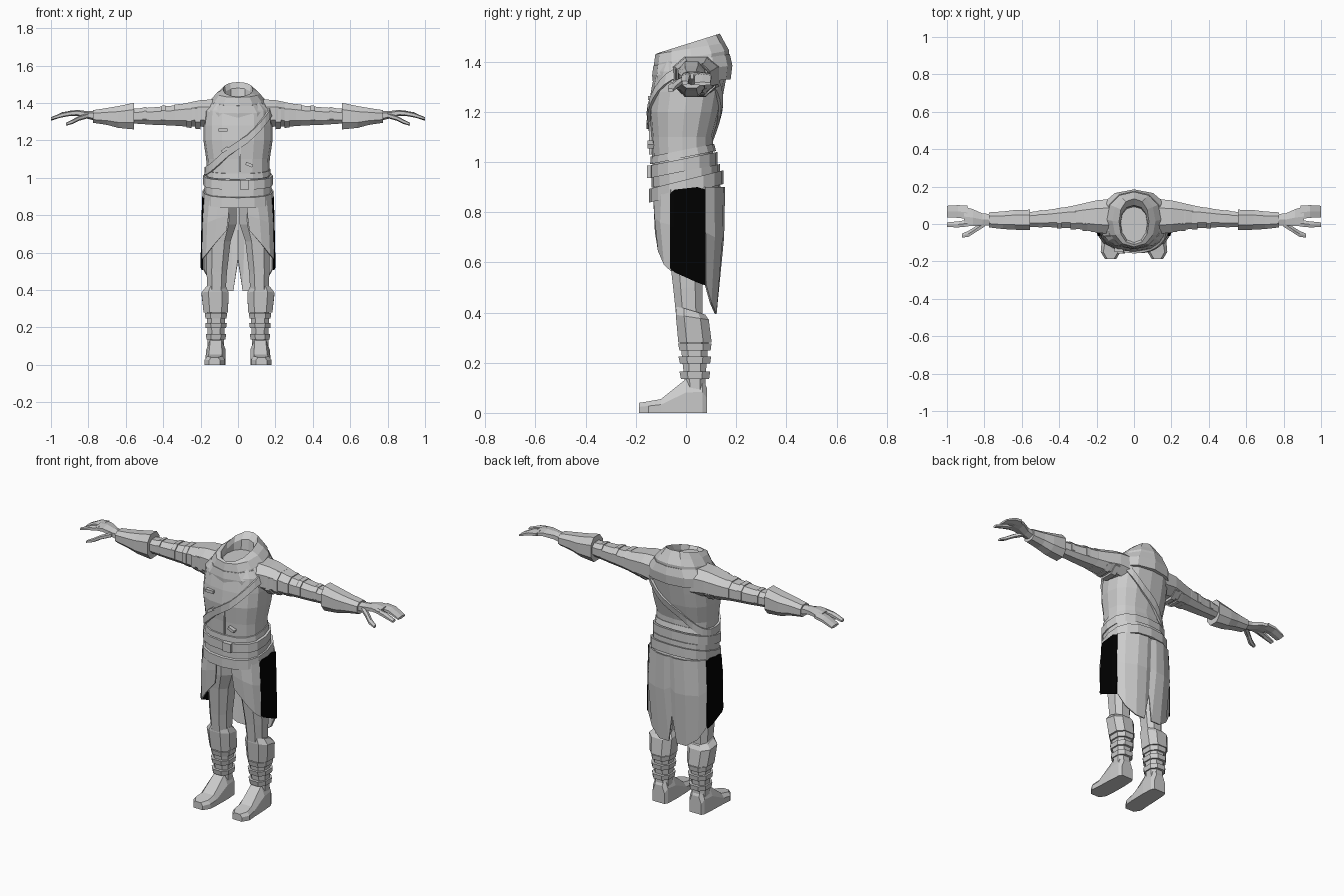
import bpy, bmesh, math
from mathutils import Vector


def material(name, v):
    m = bpy.data.materials.new(name)
    m.diffuse_color = (v, v, v, 1)
    return m


GREY = material("grey cloth", 0.6)
BLACK = material("black cloth", 0.0)


def finish(name, verts, faces, mat=GREY, mirror=False, thick=0):
    me = bpy.data.meshes.new(name)
    me.from_pydata([tuple(v) for v in verts], [], faces)
    bm = bmesh.new()
    bm.from_mesh(me)
    bmesh.ops.recalc_face_normals(bm, faces=bm.faces)
    bm.to_mesh(me)
    bm.free()
    me.materials.append(mat)
    ob = bpy.data.objects.new(name, me)
    bpy.context.collection.objects.link(ob)
    if thick:
        s = ob.modifiers.new("thickness", 'SOLIDIFY')
        s.thickness, s.offset = thick, 0
    if mirror:
        ob.modifiers.new("mirror", 'MIRROR').use_clip = False
    return ob


def loft(name, rings, caps=True, closed=False, **kw):
    """Skin a list of equal rings of points."""
    n, k = len(rings[0]), len(rings)
    verts = [p for r in rings for p in r]
    faces = []
    for i in range(k if closed else k - 1):
        a, b = i * n, (i + 1) % k * n
        faces += [(a + j, a + (j + 1) % n, b + (j + 1) % n, b + j) for j in range(n)]
    if caps and not closed:
        faces += [tuple(range(n)), tuple(range((k - 1) * n, k * n))]
    return finish(name, verts, faces, **kw)


def sheet(name, columns, thick=0.008, **kw):
    """Cloth panel from columns of points, each running top to bottom."""
    m = len(columns[0])
    verts = [p for c in columns for p in c]
    faces = [(i * m + j, i * m + j + 1, (i + 1) * m + j + 1, (i + 1) * m + j)
             for i in range(len(columns) - 1) for j in range(m - 1)]
    return finish(name, verts, faces, thick=thick, **kw)


def oval(n, rx, ry, power=0.8, turn=0.0):
    out = []
    for i in range(n):
        a = 2 * math.pi * (i + turn) / n
        c, s = math.cos(a), math.sin(a)
        out.append((rx * math.copysign(abs(c) ** power, c),
                    ry * math.copysign(abs(s) ** power, s)))
    return out


def along_x(secs, n=8):
    # section: x, centre y, centre z, half depth, half height
    return [[(x, cy + u, cz + v) for u, v in oval(n, ry, rz, 0.8, 0.5)]
            for x, cy, cz, ry, rz in secs]


def along_z(secs, n=8):
    # section: z, x min, x max, y min, y max, tilt of z with y
    out = []
    for z, x0, x1, y0, y1, t in secs:
        cx, cy = (x0 + x1) / 2, (y0 + y1) / 2
        out.append([(cx + u, cy + v, z + t * (cy + v))
                    for u, v in oval(n, (x1 - x0) / 2, (y1 - y0) / 2, 0.8, 0.5 if n < 10 else 0)])
    return out


# Torso: z, half width, front y, back y
BODY = [(0.86, .18, -.125, .145), (0.97, .176, -.133, .125), (1.03, .168, -.135, .108),
        (1.10, .17, -.138, .108), (1.20, .185, -.148, .135), (1.28, .185, -.14, .15),
        (1.36, .18, -.125, .165), (1.42, .13, -.10, .15)]
loft("jacket", along_z([(z, -w, w, f, b, 0) for z, w, f, b in BODY], 16))


def body_at(z):
    for p, q in zip(BODY, BODY[1:]):
        if z <= q[0]:
            t = max(0, (z - p[0]) / (q[0] - p[0]))
            return [p[i] + (q[i] - p[i]) * t for i in (1, 2, 3)]
    return BODY[-1][1:]


# Tilted waist belts
def band(name, z0, z1, w, f, b, tilt):
    loft(name, along_z([(z0, -w, w, f, b, tilt), (z1, -w, w, f, b, tilt)], 16))


band("upper_belt", .965, 1.015, .186, -.145, .126, .2)
band("middle_wrap", .925, .965, .18, -.138, .135, .2)
band("lower_belt", .875, .93, .189, -.148, .15, .25)
loft("jacket_hem", along_z([(1.02, -.176, .176, -.143, .12, .2),
                            (1.05, -.173, .173, -.141, .112, .2)], 16))

# Shoulder strap that circles the torso on the diagonal
strap = []
for i in range(32):
    a = 2 * math.pi * i / 32
    c, s = math.cos(a), math.sin(a)
    z = 1.035 + .33 * ((c + 1) / 2) ** 1.25
    ring = []
    for dz, off in ((-.022, -.01), (-.022, .01), (.022, .01), (.022, -.01)):
        w, f, b = body_at(z + dz)
        x = (w + off) * math.copysign(abs(c) ** .8, c)
        y = (f + b) / 2 + ((b - f) / 2 + off) * math.copysign(abs(s) ** .8, s)
        ring.append((x, y, z + dz))
    strap.append(ring)
loft("shoulder_strap", strap, closed=True)


def box(name, loc, size, turn=0.0):
    c, s = math.cos(turn), math.sin(turn)
    rings = []
    for y in (-1, 1):
        rings.append([(loc[0] + (u * c * size[0] - v * s * size[2]) / 2, loc[1] + y * size[1] / 2,
                       loc[2] + (u * s * size[0] + v * c * size[2]) / 2)
                      for u, v in ((-1, -1), (1, -1), (1, 1), (-1, 1))])
    loft(name, rings)


# Toggles, front seam and buckle
box("toggle_top", (-.08, -.136, 1.255), (.05, .03, .016))
box("toggle_middle", (-.07, -.142, 1.15), (.04, .03, .016), .6)
box("toggle_bottom", (.06, -.138, 1.07), (.04, .03, .016), -.4)
box("front_seam", (.012, -.141, 1.12), (.008, .012, .18))
box("belt_buckle", (.035, -.146, .962), (.05, .02, .05))


# Cowl with an open neck: front z, back z, half width, front y, back y
def cowl(name, secs, **kw):
    rings = []
    for zf, zb, w, f, b in secs:
        rings.append([(u, (f + b) / 2 + v, zf + (zb - zf) * (v / (b - f) + .5))
                      for u, v in oval(12, w, (b - f) / 2, .9)])
    loft(name, rings, **kw)


cowl("cowl_lower", [(1.30, 1.33, .195, -.13, .178), (1.345, 1.385, .19, -.135, .185),
                    (1.385, 1.43, .15, -.13, .175)])
cowl("cowl_upper", [(1.34, 1.40, .155, -.125, .17), (1.39, 1.445, .145, -.128, .172),
                    (1.43, 1.475, .115, -.122, .155), (1.435, 1.512, .08, -.11, .135),
                    (1.41, 1.48, .072, -.092, .1), (1.37, 1.40, .07, -.08, .09)])

# Sleeves with wrapped bands
loft("sleeve", along_x([(.12, .04, 1.34, .10, .085), (.20, .04, 1.345, .092, .075),
                        (.27, .04, 1.337, .075, .068), (.34, .036, 1.333, .062, .057),
                        (.45, .03, 1.33, .05, .05), (.56, .024, 1.33, .042, .042),
                        (.60, .024, 1.33, .042, .042)]), mirror=True)
for i, (x, w, r) in enumerate([(.215, .03, .087), (.262, .025, .079), (.325, .03, .068),
                               (.40, .025, .060), (.50, .02, .050)]):
    cy = .045 - .035 * x
    loft("sleeve_band_%d" % (i + 1), along_x([(x - w / 2, cy, 1.335, r, r * .93),
                                              (x + w / 2, cy, 1.335, r * .97, r * .88)]), mirror=True)

# Flared forearm guard and hand
loft("forearm_guard", along_x([(.555, .022, 1.33, .058, .076), (.64, .022, 1.325, .056, .062),
                               (.70, .02, 1.328, .05, .048), (.775, .022, 1.328, .043, .036)]), mirror=True)
loft("palm", along_x([(.76, .022, 1.33, .035, .026), (.81, .024, 1.337, .036, .02),
                      (.86, .034, 1.347, .05, .016), (.91, .04, 1.343, .06, .014)], 6), mirror=True)
loft("outer_fingers", along_x([(.89, .062, 1.345, .04, .013), (.94, .067, 1.338, .038, .013),
                               (1.0, .066, 1.312, .035, .007)], 6), mirror=True)
loft("index_finger", along_x([(.89, .004, 1.345, .02, .013), (.94, -.002, 1.336, .018, .013),
                              (1.0, -.004, 1.316, .014, .008)], 6), mirror=True)
loft("thumb", along_x([(.80, .005, 1.333, .022, .014), (.85, -.03, 1.318, .018, .013),
                       (.885, -.053, 1.30, .018, .012), (.92, -.062, 1.286, .012, .008)], 6), mirror=True)

# Trousers
loft("trouser_leg", along_z([(.36, .065, .165, -.04, .07, 0), (.50, .055, .172, -.055, .07, 0),
                             (.66, .035, .175, -.075, .08, 0), (.75, .004, .175, -.09, .09, 0),
                             (.89, .0, .17, -.10, .10, 0)]), mirror=True)

# Coat skirt: front flap, black side panel, split tail
sheet("front_flap", [
    [(.045, -.128, .89), (.05, -.124, .80), (.06, -.12, .72)],
    [(.10, -.122, .89), (.115, -.122, .78), (.125, -.108, .645)],
    [(.15, -.095, .89), (.162, -.10, .76), (.168, -.085, .59)],
    [(.178, -.06, .89), (.186, -.062, .75), (.19, -.058, .565)]], mirror=True)
sheet("side_panel", [
    [(.18, -.062, .875), (.187, -.062, .74), (.191, -.062, .575)],
    [(.186, -.045, .89), (.191, -.045, .74), (.196, -.045, .56)],
    [(.188, .045, .90), (.192, .045, .74), (.197, .045, .52)],
    [(.183, .078, .89), (.188, .078, .72), (.191, .078, .508)]], mat=BLACK, mirror=True)
sheet("coat_tail", [
    [(.18, .075, .90), (.186, .076, .72), (.184, .078, .51)],
    [(.15, .11, .90), (.16, .112, .70), (.145, .098, .44)],
    [(.085, .145, .90), (.095, .142, .70), (.085, .118, .395)],
    [(.03, .152, .90), (.035, .148, .70), (.025, .118, .395)],
    [(0, .145, .90), (0, .138, .72), (0, .125, .56)]], mirror=True)

# Boots: cuff, wrapped shin, foot
loft("boot_cuff", along_z([(.28, .05, .188, -.035, .107, 0), (.385, .045, .2, -.045, .095, -.15),
                           (.415, .06, .175, -.04, .08, -.3)]), mirror=True)
loft("boot_shin", along_z([(.06, .07, .165, -.005, .08, 0), (.14, .072, .165, -.01, .08, 0),
                           (.30, .062, .17, -.028, .095, 0)]), mirror=True)
for i, (z, g) in enumerate([(.15, 0), (.21, .004), (.262, .006)]):
    loft("shin_wrap_%d" % (i + 1), along_z([(z - .014, .064 - g, .172 + g, -.024 - g, .096 + g, 0),
                                            (z + .014, .06 - g, .175 + g, -.03 - g, .1 + g, 0)]), mirror=True)
foot = []
for y, x0, x1, h, top in [(-.187, .095, .155, .04, .012), (-.15, .072, .178, .046, .014),
                          (-.10, .068, .174, .055, .018), (0, .066, .17, .135, .022),
                          (.065, .07, .165, .14, .02), (.083, .08, .155, .10, .015)]:
    foot.append([(x0, y, 0), (x1, y, 0), (x1, y, h * .6), (x1 - top, y, h),
                 (x0 + top, y, h), (x0, y, h * .6)])
loft("foot", foot, mirror=True)
